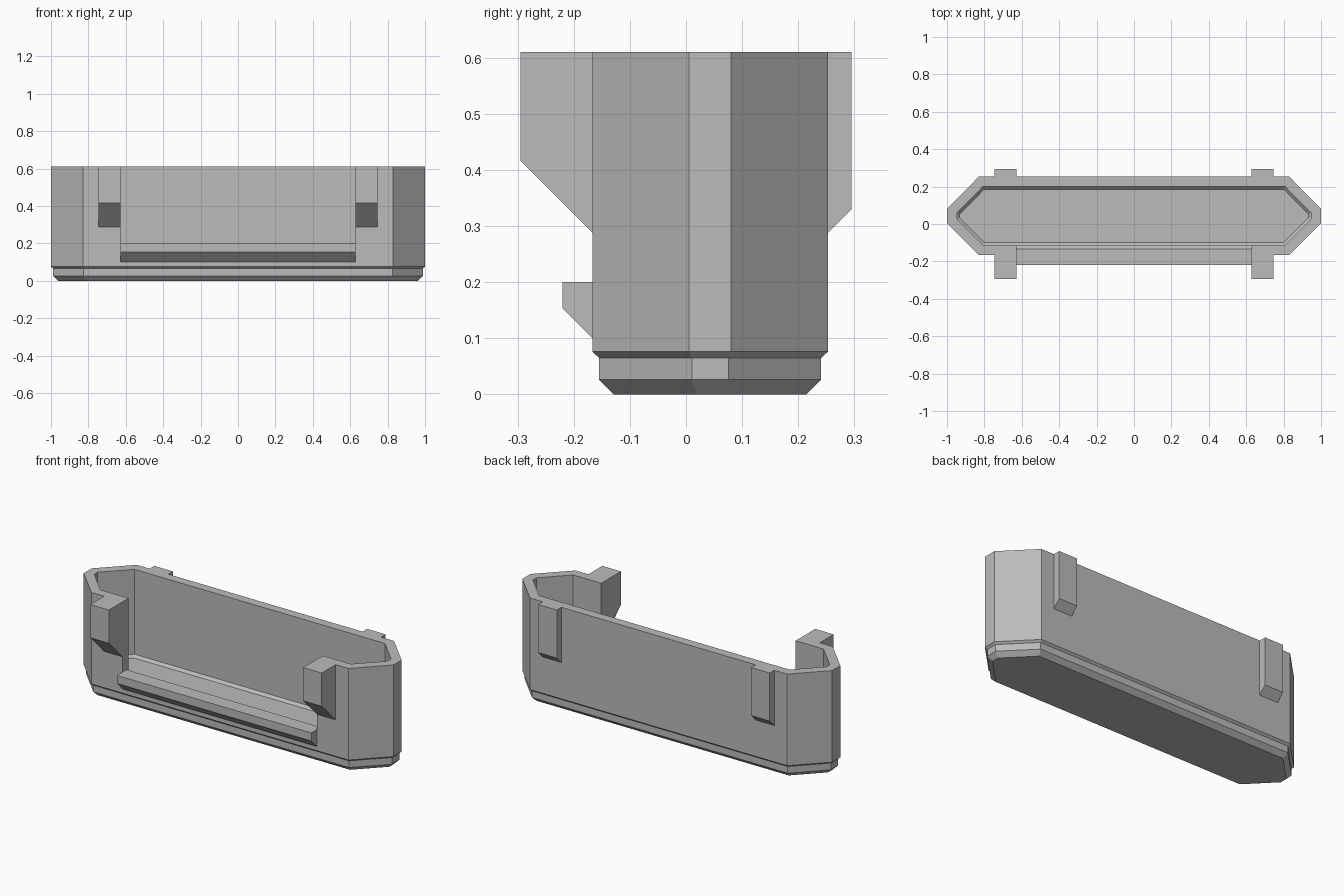
import bpy
import bmesh

cube = bpy.data.objects.get("Cube")
if cube:
    bpy.data.objects.remove(cube, do_unlink=True)

TOP, MID_Y = 0.61, 0.043        # rim height, depth centre of the bin
FRONT, BACK = -0.167, 0.253     # outer wall faces
OPEN_X, LUG_W = 0.627, 0.12     # half width of the opening, lug width

grey = bpy.data.materials.new("plain grey")
grey.use_nodes = True
colour = (0.5, 0.5, 0.5, 1)
grey.diffuse_color = colour
grey.node_tree.nodes["Principled BSDF"].inputs["Base Color"].default_value = colour


def finish(bm, name):
    bmesh.ops.recalc_face_normals(bm, faces=bm.faces)
    mesh = bpy.data.meshes.new(name)
    bm.to_mesh(mesh)
    bm.free()
    mesh.materials.append(grey)
    obj = bpy.data.objects.new(name, mesh)
    bpy.context.collection.objects.link(obj)
    return obj


def outline(bm, inset, z):
    """Long octagon with 45 degree corners, moved inward by inset."""
    k = 0.414 * inset
    end, side = 1 - inset, 0.21 - inset
    corner, flat = 0.83 - k, 0.0375 - k
    quarter = [(end, flat), (corner, side)]
    half = quarter + [(-x, y) for x, y in reversed(quarter)]
    loop = half + [(x, -y) for x, y in reversed(half)]
    return [bm.verts.new((x, y + MID_Y, z)) for x, y in loop]


def prism(name, profile, x0, x1):
    """Side profile (y, z) extruded along x."""
    bm = bmesh.new()
    face = bm.faces.new([bm.verts.new((x0, y, z)) for y, z in profile])
    new = bmesh.ops.extrude_face_region(bm, geom=[face])["geom"]
    verts = [v for v in new if isinstance(v, bmesh.types.BMVert)]
    bmesh.ops.translate(bm, verts=verts, vec=(x1 - x0, 0, 0))
    return finish(bm, name)


# Bin shell: stepped foot, outer wall, rim, inner wall, chamfer and floor
bm = bmesh.new()
steps = [(0.038, 0), (0.012, 0.026), (0.012, 0.065), (0, 0.076),
         (0, TOP), (0.053, TOP), (0.053, 0.115), (0.068, 0.1)]
rings = [outline(bm, inset, z) for inset, z in steps]
for a, b in zip(rings, rings[1:]):
    for i in range(len(a)):
        j = (i + 1) % len(a)
        bm.faces.new((a[i], a[j], b[j], b[i]))
bm.faces.new(rings[0])
bm.faces.new(rings[-1])
shell = finish(bm, "bin_shell")

# Front opening with a bevelled inner edge
cutter = prism("opening_cutter", [(-0.4, 0.2), (-0.133, 0.2), (-0.093, 0.16),
                                  (-0.093, 0.8), (-0.4, 0.8)], -OPEN_X, OPEN_X)
cutter.hide_render = True
cutter.hide_set(True)
cut = shell.modifiers.new("front opening", "BOOLEAN")
cut.operation, cut.solver, cut.object = "DIFFERENCE", "EXACT", cutter

# Front lip under the opening
prism("front_lip", [(FRONT, 0.2), (-0.22, 0.2), (-0.22, 0.153), (FRONT, 0.1)],
      -OPEN_X, OPEN_X)

# Lugs with sloped undersides on the front and back walls
front_lug = [(FRONT, TOP), (-0.295, TOP), (-0.295, 0.416), (FRONT, 0.288)]
back_lug = [(BACK, TOP), (0.295, TOP), (0.295, 0.33), (BACK, 0.288)]
for side, s in (("left", 1), ("right", -1)):
    for place, profile in (("front", front_lug), ("back", back_lug)):
        prism(f"{place}_lug_{side}", profile, s * OPEN_X, s * (OPEN_X + LUG_W))
